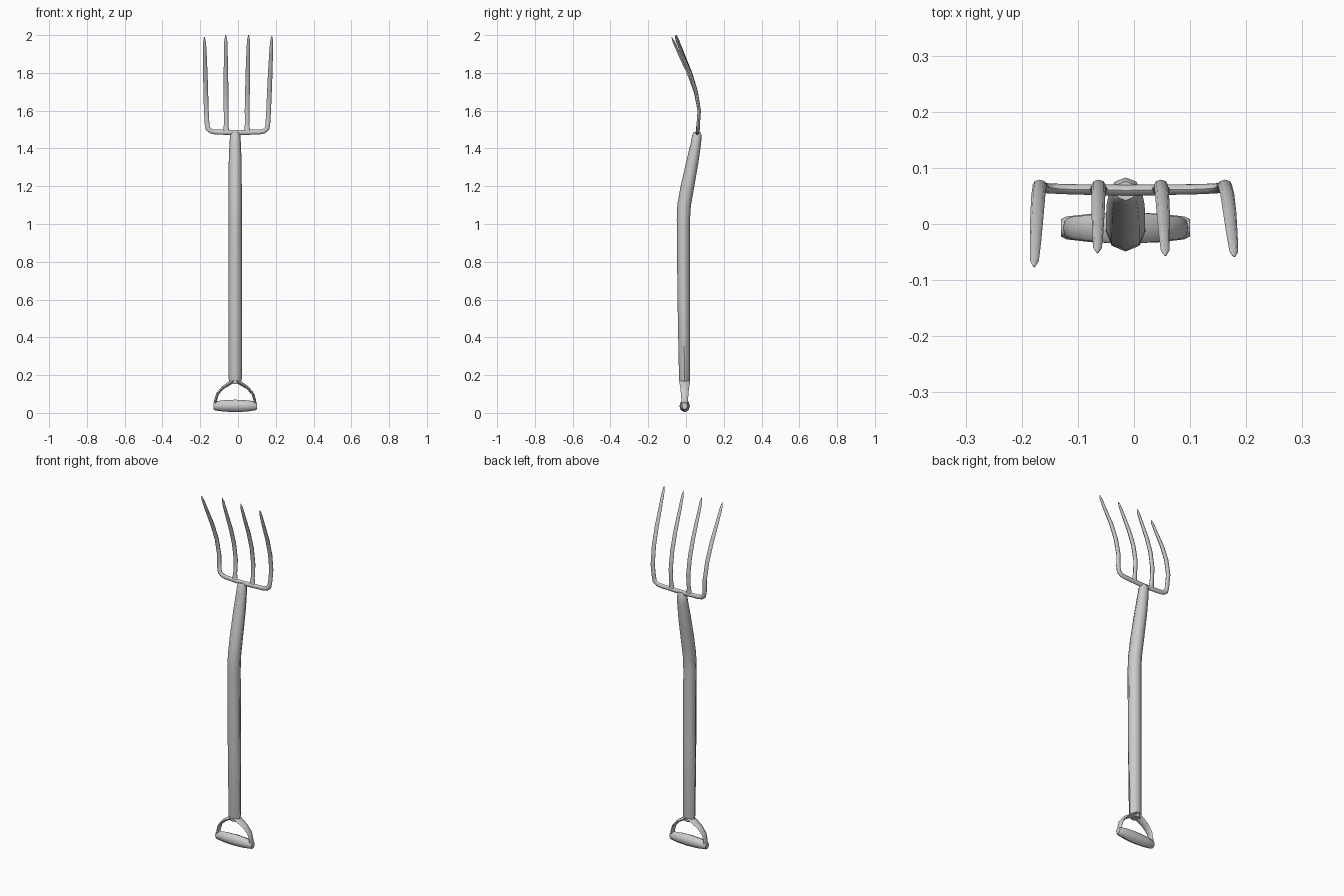
import bpy, bmesh, math
from mathutils import Vector

if "Cube" in bpy.data.objects:
    bpy.data.objects.remove(bpy.data.objects["Cube"])

CX, CY = -0.015, -0.007   # handle axis offset


def finish(name, bm, angle=50):
    bmesh.ops.recalc_face_normals(bm, faces=bm.faces)
    mesh = bpy.data.meshes.new(name)
    bm.to_mesh(mesh)
    bm.free()
    ob = bpy.data.objects.new(name, mesh)
    bpy.context.collection.objects.link(ob)
    bpy.ops.object.select_all(action='DESELECT')
    ob.select_set(True)
    bpy.context.view_layer.objects.active = ob
    bpy.ops.object.shade_smooth_by_angle(angle=math.radians(angle))
    return ob


def tube(name, rings, sides=8, up=(0, 1, 0)):
    """Sweep an ellipse along rings of (x, y, z, depth_radius, width_radius)."""
    bm = bmesh.new()
    pts = [Vector(r[:3]) for r in rings]
    loops = []
    for i, (p, r) in enumerate(zip(pts, rings)):
        t = (pts[min(i + 1, len(pts) - 1)] - pts[max(i - 1, 0)]).normalized()
        v = Vector(up)
        v = (v - t * v.dot(t)).normalized()
        u = v.cross(t)
        loops.append([bm.verts.new(p + v * r[3] * math.cos(a) + u * r[4] * math.sin(a))
                      for a in (math.tau * k / sides for k in range(sides))])
    for a, b in zip(loops, loops[1:]):
        for k in range(sides):
            n = (k + 1) % sides
            bm.faces.new((a[k], a[n], b[n], b[k]))
    bm.faces.new(loops[0][::-1])
    bm.faces.new(loops[-1])
    return finish(name, bm)


# Shaft, bent forward near the head
tube("shaft", [
    (CX, -0.008, 0.152, 0.024, 0.028), (CX, -0.008, 0.18, 0.029, 0.035),
    (CX, -0.012, 0.60, 0.033, 0.036), (CX, -0.014, 1.02, 0.035, 0.035),
    (CX, -0.010, 1.10, 0.036, 0.035), (CX, 0.006, 1.19, 0.036, 0.035),
    (CX, 0.034, 1.33, 0.032, 0.034), (CX, 0.053, 1.43, 0.027, 0.030),
    (CX, 0.058, 1.47, 0.025, 0.027), (CX, 0.059, 1.487, 0.017, 0.018)])

# Barrel-shaped hand grip
tube("grip", [(CX + x, CY, 0.037, r * 0.85, r) for x, r in (
    (-0.115, 0.018), (-0.105, 0.024), (-0.06, 0.030), (0, 0.033),
    (0.06, 0.030), (0.105, 0.024), (0.115, 0.018))], 8)

# Flat strap forming the D of the handle
half = [(0.105, 0.025, 0.016, 0.007), (0.104, 0.065, 0.017, 0.007),
        (0.094, 0.100, 0.020, 0.007), (0.066, 0.133, 0.023, 0.008),
        (0.030, 0.156, 0.027, 0.010)]
strap = [(CX - x, CY, z, d, w) for x, z, d, w in half]
strap += [(CX, CY, 0.176, 0.027, 0.012)]
strap += [(CX + x, CY, z, d, w) for x, z, d, w in reversed(half)]
tube("handle_strap", strap, 8)

# Curve shared by all tines: height, share of the forward sweep, radius scale
SWEEP = [(1.60, 0, 1), (1.70, 0.13, 1), (1.80, 0.38, 0.95),
         (1.90, 0.70, 0.8), (1.975, 0.93, 0.62), (2.0, 1, 0.15)]


def blade(x0, x1, ytip, top):
    out = []
    for z, f, s in SWEEP:
        k = (z - 1.6) / 0.4
        out.append((x0 + (x1 - x0) * k, 0.07 + (ytip - 0.07) * f,
                    1.6 + (top - 1.6) * k, 0.009 * s, 0.0125 * s))
    return out


# Outer tines turn out of the crossbar in one sweep
for name, sx, x0, x1, ytip, top in (("left", -1, -0.168, -0.178, -0.076, 1.99),
                                    ("right", 1, 0.162, 0.179, -0.058, 1.995)):
    b = x0 - sx * 0.004
    tube("outer_tine_" + name, [
        (CX, 0.060, 1.484, 0.010, 0.014), (b - sx * 0.045, 0.062, 1.487, 0.009, 0.013),
        (b - sx * 0.022, 0.063, 1.491, 0.009, 0.013),
        (b - sx * 0.005, 0.064, 1.504, 0.009, 0.013),
        (b, 0.065, 1.53, 0.009, 0.0125)] + blade(x0, x1, ytip, top))

# Inner tines flare where they meet the crossbar
for name, x0, x1, ytip, top in (("left", -0.063, -0.065, -0.051, 2.0),
                                ("right", 0.048, 0.056, -0.056, 2.0)):
    tube("inner_tine_" + name, [
        (x0, 0.061, 1.484, 0.009, 0.020), (x0, 0.062, 1.503, 0.009, 0.015),
        (x0, 0.065, 1.53, 0.009, 0.0115)] + blade(x0, x1, ytip, top))
